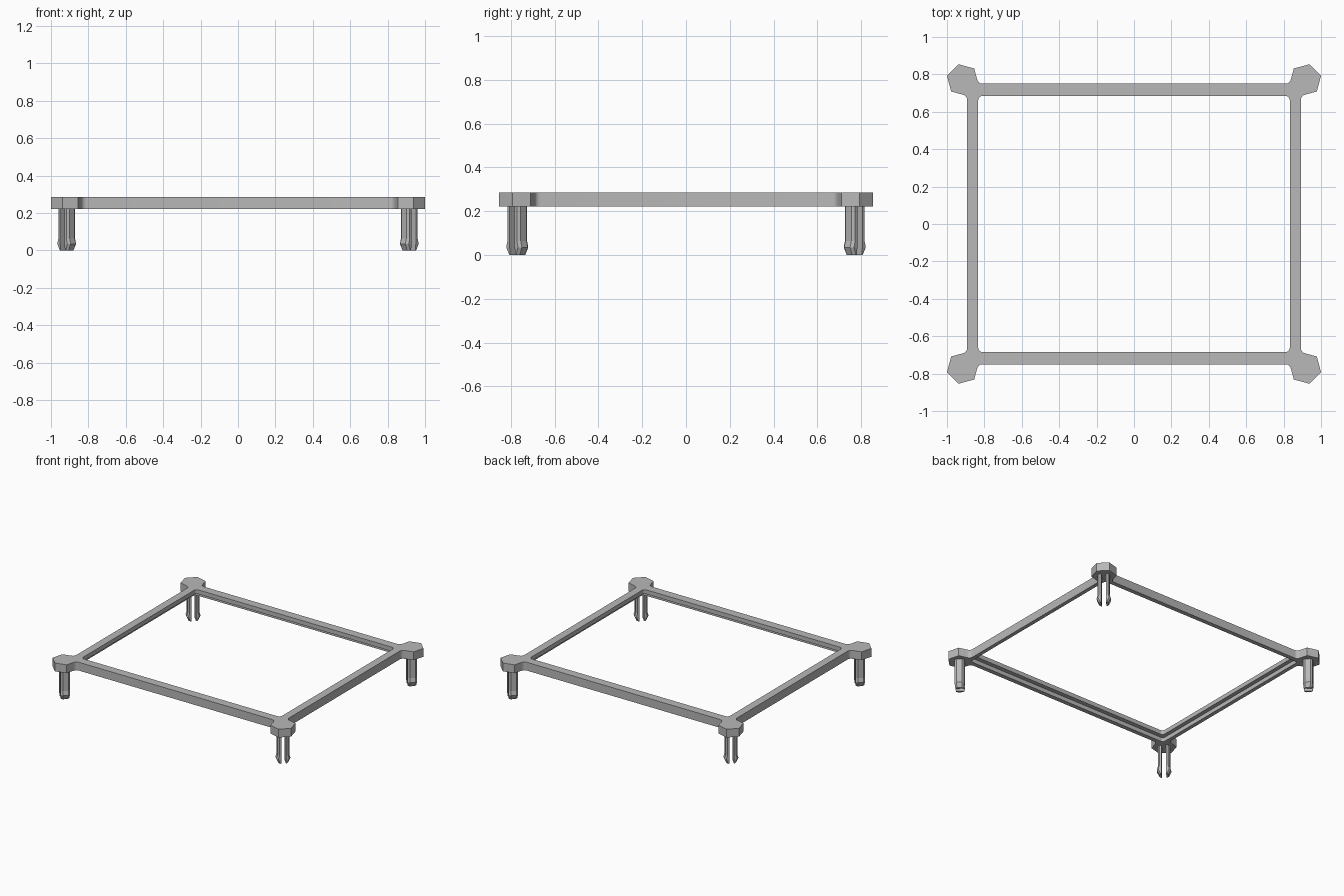
import bpy, bmesh, math
from mathutils import Vector

cube = bpy.data.objects.get("Cube")
if cube:
    bpy.data.objects.remove(cube, do_unlink=True)

grey = bpy.data.materials.new("plain grey")
grey.use_nodes = True
colour = (0.48, 0.48, 0.48, 1)
grey.diffuse_color = colour
grey.node_tree.nodes["Principled BSDF"].inputs["Base Color"].default_value = colour

TOP, STEP, BOTTOM = 0.285, 0.253, 0.222
PAD_X, PAD_Y, PAD_R = 0.916, 0.77, 0.087


def make_object(name, bm):
    bmesh.ops.recalc_face_normals(bm, faces=bm.faces)
    mesh = bpy.data.meshes.new(name)
    bm.to_mesh(mesh)
    bm.free()
    mesh.materials.append(grey)
    ob = bpy.data.objects.new(name, mesh)
    bpy.context.collection.objects.link(ob)
    return ob


def round_corner(a, corner, b, steps):
    """Points of a rounded corner running from a to b."""
    a, c, b = Vector(a), Vector(corner), Vector(b)
    ts = [i / (steps - 1) for i in range(steps)]
    return [tuple(a * (1 - t) ** 2 + c * 2 * t * (1 - t) + b * t * t) for t in ts]


def four_corners(quarter):
    """Mirror one corner's points into a full closed outline."""
    back = quarter[::-1]
    return (quarter + [(-x, y) for x, y in back]
            + [(-x, -y) for x, y in quarter] + [(x, -y) for x, y in back])


def add_ring(bm, points, z):
    return [bm.verts.new((x, y, z)) for x, y in points]


def join_rings(bm, a, b):
    n = len(a)
    for i in range(n):
        j = (i + 1) % n
        bm.faces.new((a[i], a[j], b[j], b[i]))


# Frame outline: straight bars, filleted into a hexagonal pad at each corner
pad = [(PAD_X + PAD_R * math.cos(math.radians(d)),
        PAD_Y + PAD_R * math.sin(math.radians(d))) for d in (-45, 15, 75, 135)]
outer = (round_corner((0.892, 0.662), (0.892, 0.686), (0.916, 0.692), 5) + pad
         + round_corner((0.839, 0.774), (0.833, 0.75), (0.81, 0.75), 5))
count = len(outer)


def opening(x, y, r):
    return four_corners(round_corner((x, y - r), (x, y), (x - r, y), count))


outer = four_corners(outer)
lip = opening(0.833, 0.685, 0.028)
recess = opening(0.863, 0.717, 0.02)

# Frame body: L-shaped section with a lip above an inner recess
bm = bmesh.new()
rings = [add_ring(bm, pts, z) for pts, z in (
    (outer, TOP), (lip, TOP), (lip, STEP),
    (recess, STEP), (recess, BOTTOM), (outer, BOTTOM))]
for i, ring in enumerate(rings):
    join_rings(bm, ring, rings[(i + 1) % len(rings)])
frame = make_object("corner_pad_frame", bm)

# Split clip legs: two prongs per pad, slot pointing to the centre
# levels: height, half depth, side reach, flat outer half depth
levels = ((BOTTOM + 0.01, 0.033, 0.041, 0.019), (0.065, 0.033, 0.041, 0.019),
          (0.035, 0.033, 0.049, 0.019), (0.0, 0.029, 0.033, 0.017))
INNER = 0.016
bm = bmesh.new()
diag = math.sqrt(0.5)
for side in (1, -1):
    rings = []
    for z, depth, reach, flat in levels:
        shoulder = reach - 0.011
        section = [(-depth, INNER), (-depth, shoulder), (-flat, reach),
                   (flat, reach), (depth, shoulder), (depth, INNER)]
        rings.append(add_ring(bm, [(PAD_X + diag * (u - side * v),
                                    PAD_Y + diag * (u + side * v))
                                   for u, v in section], z))
    for a, b in zip(rings, rings[1:]):
        join_rings(bm, a, b)
    bm.faces.new(rings[0])
    bm.faces.new(rings[-1])
legs = make_object("clip_legs", bm)
mirror = legs.modifiers.new("four_corners", 'MIRROR')
mirror.use_axis = (True, True, False)
mirror.use_mirror_merge = False

# Smooth the fillets only
bpy.ops.object.select_all(action='DESELECT')
frame.select_set(True)
bpy.context.view_layer.objects.active = frame
bpy.ops.object.shade_smooth_by_angle(angle=math.radians(30))
